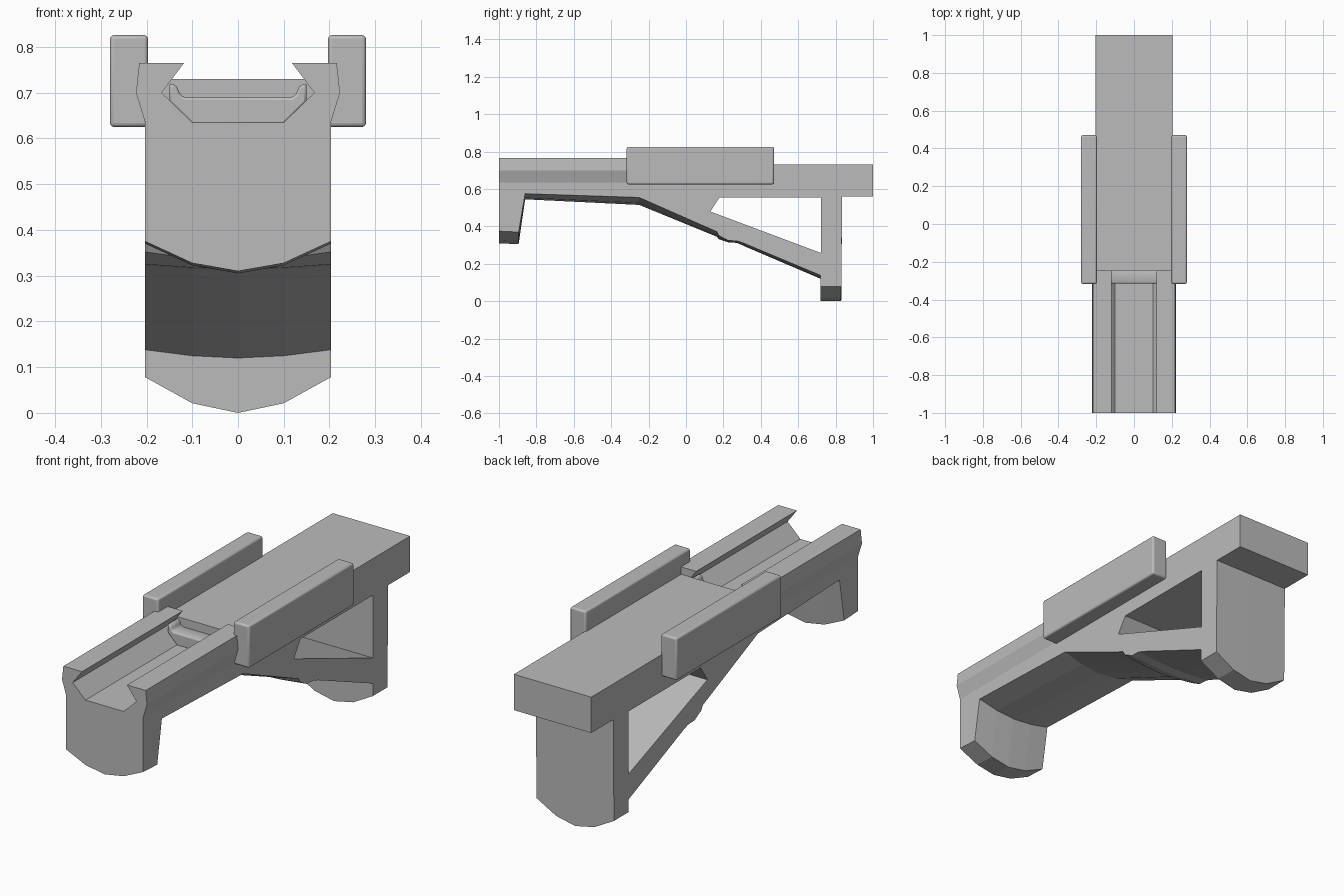
import bpy, bmesh, math
from mathutils import Vector

cube = bpy.data.objects.get("Cube")
if cube:
    bpy.data.objects.remove(cube, do_unlink=True)

grey = bpy.data.materials.new("matte_grey")
grey.use_nodes = True
COLOUR = (0.5, 0.5, 0.5, 1)
grey.diffuse_color = COLOUR
grey.node_tree.nodes["Principled BSDF"].inputs["Base Color"].default_value = COLOUR


def finish(name, bm):
    bmesh.ops.recalc_face_normals(bm, faces=bm.faces)
    mesh = bpy.data.meshes.new(name)
    bm.to_mesh(mesh)
    bm.free()
    mesh.materials.append(grey)
    obj = bpy.data.objects.new(name, mesh)
    bpy.context.collection.objects.link(obj)
    return obj


def loft(name, rings):
    """Skin matching closed rings and cap both ends."""
    bm = bmesh.new()
    loops = [[bm.verts.new(p) for p in ring] for ring in rings]
    n = len(loops[0])
    for a, b in zip(loops, loops[1:]):
        for i in range(n):
            j = (i + 1) % n
            bm.faces.new((a[i], a[j], b[j], b[i]))
    bm.faces.new(loops[0])
    bm.faces.new(loops[-1])
    return finish(name, bm)


def along_y(name, section, y0, y1):
    return loft(name, [[(x, y, z) for x, z in section] for y in (y0, y1)])


def smooth(obj, angle=40):
    bpy.ops.object.select_all(action="DESELECT")
    obj.select_set(True)
    bpy.context.view_layer.objects.active = obj
    bpy.ops.object.shade_smooth_by_angle(angle=math.radians(angle))


# Main body: side profile as (y, z at the edge, extra depth at the middle)
profile = [
    (-1, 0.635, 0), (-1, 0.375, 0.065), (-0.895, 0.37, 0.065),
    (-0.86, 0.575, 0.03), (-0.25, 0.555, 0.04), (0.165, 0.372, 0.027),
    (0.175, 0.352, 0.02), (0.225, 0.325, 0.01), (0.275, 0.322, 0.01),
    (0.31, 0.31, 0.015), (0.72, 0.138, 0.018), (0.72, 0.078, 0.078),
    (0.83, 0.078, 0.078), (0.835, 0.56, 0), (1, 0.56, 0),
    (1, 0.73, 0), (-0.245, 0.73, 0), (-0.245, 0.635, 0),
]
stations = [(-0.203, 0), (-0.1, 0.73), (0, 1), (0.1, 0.73), (0.203, 0)]
body = loft("main_body", [[(x, y, z - k * d) for y, z, d in profile]
                          for x, k in stations])

# Open window through the brace
window = [(0.18, 0.556), (0.722, 0.556), (0.722, 0.258), (0.13, 0.48)]
cutter = loft("window_cutter", [[(x, y, z) for y, z in window] for x in (-0.5, 0.5)])
cutter.hide_render = True
cutter.hide_set(True)
cut = body.modifiers.new("window", "BOOLEAN")
cut.operation = "DIFFERENCE"
cut.solver = "EXACT"
cut.object = cutter
bpy.context.view_layer.objects.active = body
bpy.ops.object.modifier_apply(modifier=cut.name)
bpy.data.objects.remove(cutter, do_unlink=True)

# Dovetail rails and rounded side pads, mirrored
rail = [(0.1, 0.635), (0.203, 0.635), (0.223, 0.7), (0.216, 0.765),
        (0.118, 0.765), (0.167, 0.7)]
for side, s in (("left", 1), ("right", -1)):
    along_y(side + "_rail", [(s * x, z) for x, z in rail], -1, -0.245)
    pad = along_y(side + "_pad",
                  [(s * x, z) for x, z in ((0.197, 0.625), (0.28, 0.625),
                                           (0.28, 0.826), (0.197, 0.826))], -0.317, 0.47)
    bevel = pad.modifiers.new("soft_edges", "BEVEL")
    bevel.width = 0.009
    bevel.segments = 3
    smooth(pad)

# Stop at the end of the slot, with small raised ends
half = [(0.1, 0.63), (0.15, 0.68), (0.15, 0.722), (0.133, 0.714),
        (0.128, 0.698), (0.118, 0.69)]
stop = along_y("slot_stop", half + [(-x, z) for x, z in reversed(half)], -0.315, -0.24)
bevel = stop.modifiers.new("soft_edges", "BEVEL")
bevel.width = 0.006
bevel.segments = 2
smooth(stop)
